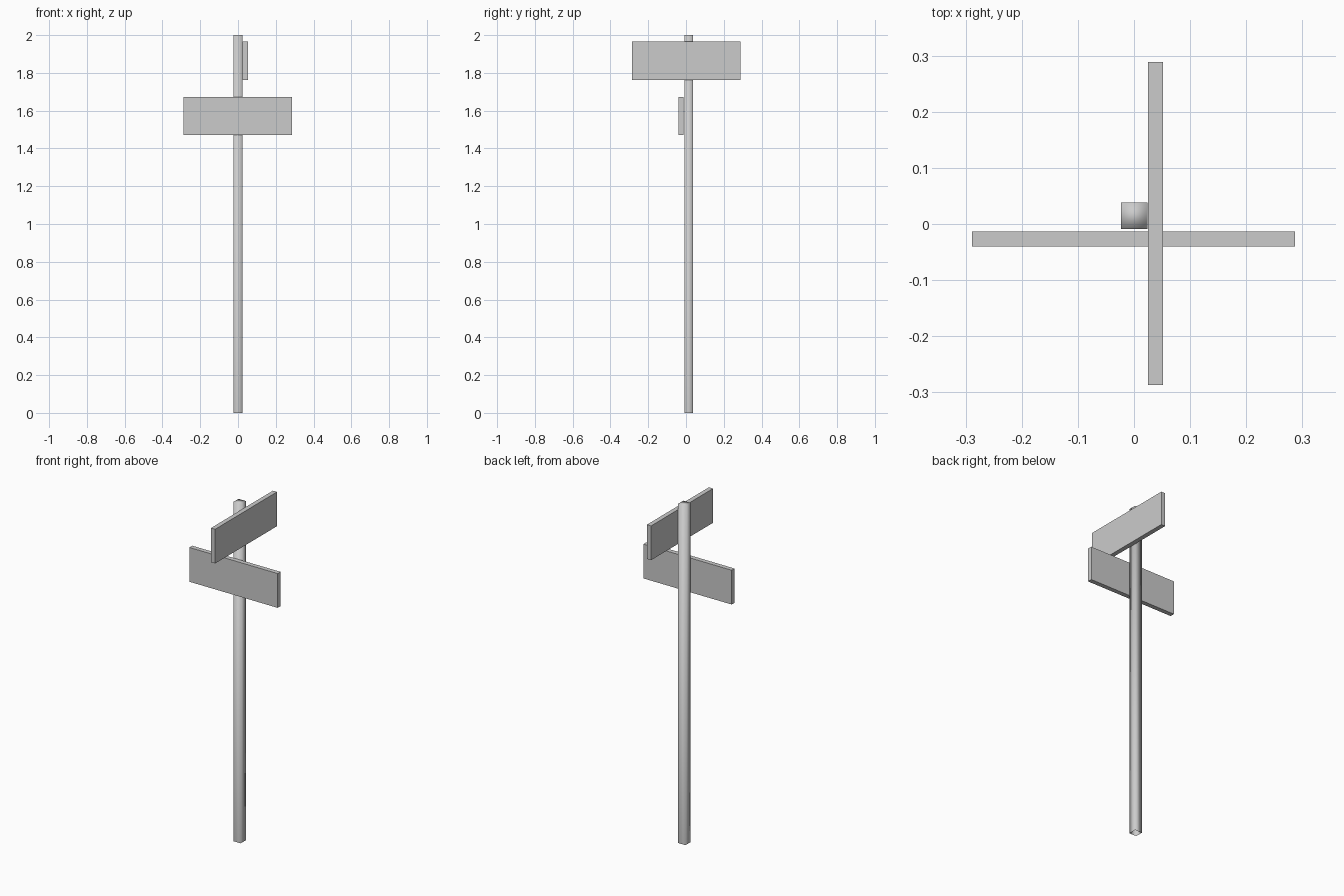
import bpy
import bmesh
from mathutils import Vector

cube = bpy.data.objects.get("Cube")
if cube:
    bpy.data.objects.remove(cube, do_unlink=True)


def make_material(name, colour):
    mat = bpy.data.materials.new(name)
    mat.use_nodes = True
    mat.diffuse_color = colour
    mat.node_tree.nodes["Principled BSDF"].inputs["Base Color"].default_value = colour
    return mat


def make_box(name, low, high, mat, smooth=False, open_bottom=False):
    """Box spanning two opposite corners."""
    low, high = Vector(low), Vector(high)
    bm = bmesh.new()
    bmesh.ops.create_cube(bm, size=1)
    bmesh.ops.scale(bm, vec=high - low, verts=bm.verts)
    bmesh.ops.translate(bm, vec=(low + high) / 2, verts=bm.verts)
    bm.normal_update()
    if open_bottom:
        base = [f for f in bm.faces if f.normal.z < -0.5]
        bmesh.ops.delete(bm, geom=base, context="FACES_ONLY")
    for face in bm.faces:
        face.smooth = smooth
    mesh = bpy.data.meshes.new(name)
    bm.to_mesh(mesh)
    bm.free()
    mesh.materials.append(mat)
    obj = bpy.data.objects.new(name, mesh)
    bpy.context.collection.objects.link(obj)
    return obj


grey = make_material("plain grey", (0.6, 0.6, 0.6, 1))

# Square post with softly shaded sides
make_box("post", (-0.023, -0.009, 0), (0.024, 0.038, 2), grey,
         smooth=True, open_bottom=True)

# Two crossed street sign plates fixed to the front and left of the post
make_box("lower_sign", (-0.289, -0.040, 1.47), (0.287, -0.013, 1.672), grey)
make_box("upper_sign", (0.025, -0.287, 1.763), (0.052, 0.289, 1.965), grey)
